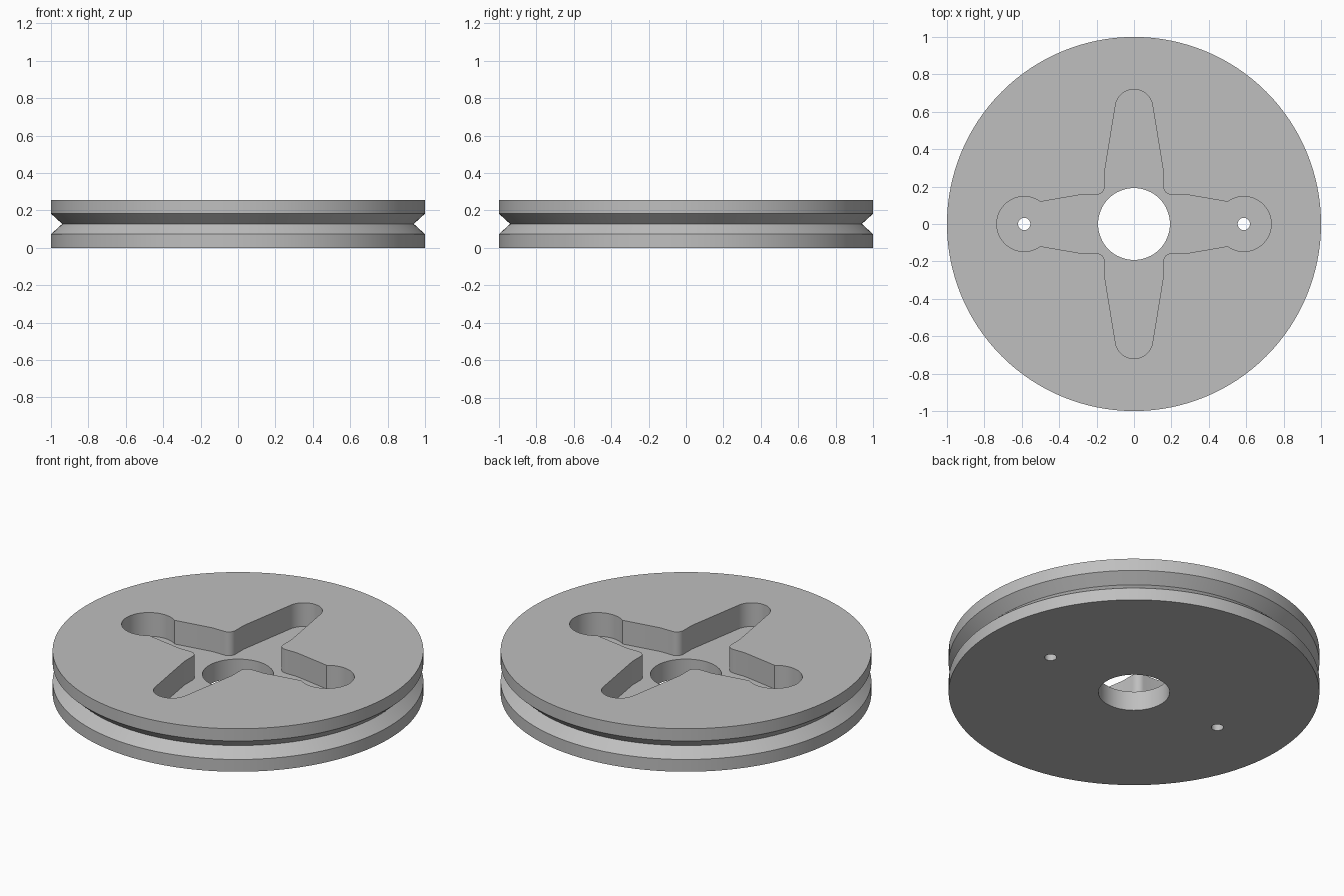
import bpy
import bmesh
from math import sin, cos, radians

HEIGHT = 0.256
MID = HEIGHT / 2
FLOOR = 0.115      # floor of the cross pocket
SEGMENTS = 128

old = bpy.data.objects.get("Cube")
if old:
    bpy.data.objects.remove(old, do_unlink=True)

grey = bpy.data.materials.new("plain_grey")
grey.use_nodes = True
grey.diffuse_color = (0.52, 0.52, 0.52, 1)
grey.node_tree.nodes["Principled BSDF"].inputs["Base Color"].default_value = grey.diffuse_color


def arc(cx, cy, r, start, end, steps):
    """Points along an arc, angles in degrees."""
    angles = [radians(start + (end - start) * i / steps) for i in range(steps + 1)]
    return [(cx + r * cos(a), cy + r * sin(a)) for a in angles]


def circle(cx, cy, r, steps):
    return arc(cx, cy, r, 0, 360, steps)[:-1]


def loft(name, layers):
    """Closed solid through a stack of (outline, z) layers."""
    bm = bmesh.new()
    rings = [[bm.verts.new((x, y, z)) for x, y in outline] for outline, z in layers]
    count = len(rings[0])
    for low, high in zip(rings, rings[1:]):
        for i in range(count):
            j = (i + 1) % count
            bm.faces.new((low[i], low[j], high[j], high[i]))
    bm.faces.new(rings[0][::-1])
    bm.faces.new(rings[-1])
    bmesh.ops.recalc_face_normals(bm, faces=bm.faces)
    mesh = bpy.data.meshes.new(name)
    bm.to_mesh(mesh)
    bm.free()
    mesh.materials.append(grey)
    obj = bpy.data.objects.new(name, mesh)
    bpy.context.collection.objects.link(obj)
    return obj


# Grooved wheel body
profile = [(1, 0), (1, MID - 0.055), (0.94, MID), (1, MID + 0.055), (1, HEIGHT)]
wheel = loft("grooved_wheel", [(circle(0, 0, r, SEGMENTS), z) for r, z in profile])

# Cross pocket: one quarter of the outline, mirrored twice
quarter = arc(0.587, 0, 0.147, 0, 126, 20)        # round end lobe
quarter += [(0.28, 0.157)]                        # tapered side arm
quarter += arc(0.2, 0.2, 0.043, 270, 180, 8)      # rounded inner corner
quarter += [(0.157, 0.28)]                        # tapered long arm
quarter += arc(0, 0.62, 0.1, 9, 90, 12)           # rounded tip
half = quarter + [(-x, y) for x, y in quarter[-2::-1]]
cross = half + [(x, -y) for x, y in half[-2:0:-1]]

cutters = [
    loft("pocket_cutter", [(cross, FLOOR), (cross, HEIGHT + 0.1)]),
    loft("axle_cutter", [(circle(0, 0, 0.192, 64), z) for z in (-0.1, 0.2)]),
]
for side in (-1, 1):
    cutters.append(loft("screw_hole_cutter",
                        [(circle(side * 0.587, 0, 0.033, 24), z) for z in (-0.1, 0.2)]))

# Cut the pocket and holes
bpy.ops.object.select_all(action='DESELECT')
bpy.context.view_layer.objects.active = wheel
wheel.select_set(True)
for cutter in cutters:
    cutter.hide_render = True
    cut = wheel.modifiers.new("cut", 'BOOLEAN')
    cut.operation = 'DIFFERENCE'
    cut.solver = 'EXACT'
    cut.object = cutter
    bpy.ops.object.modifier_apply(modifier=cut.name)
for cutter in cutters:
    bpy.data.objects.remove(cutter, do_unlink=True)

bpy.ops.object.shade_smooth_by_angle(angle=radians(25))
